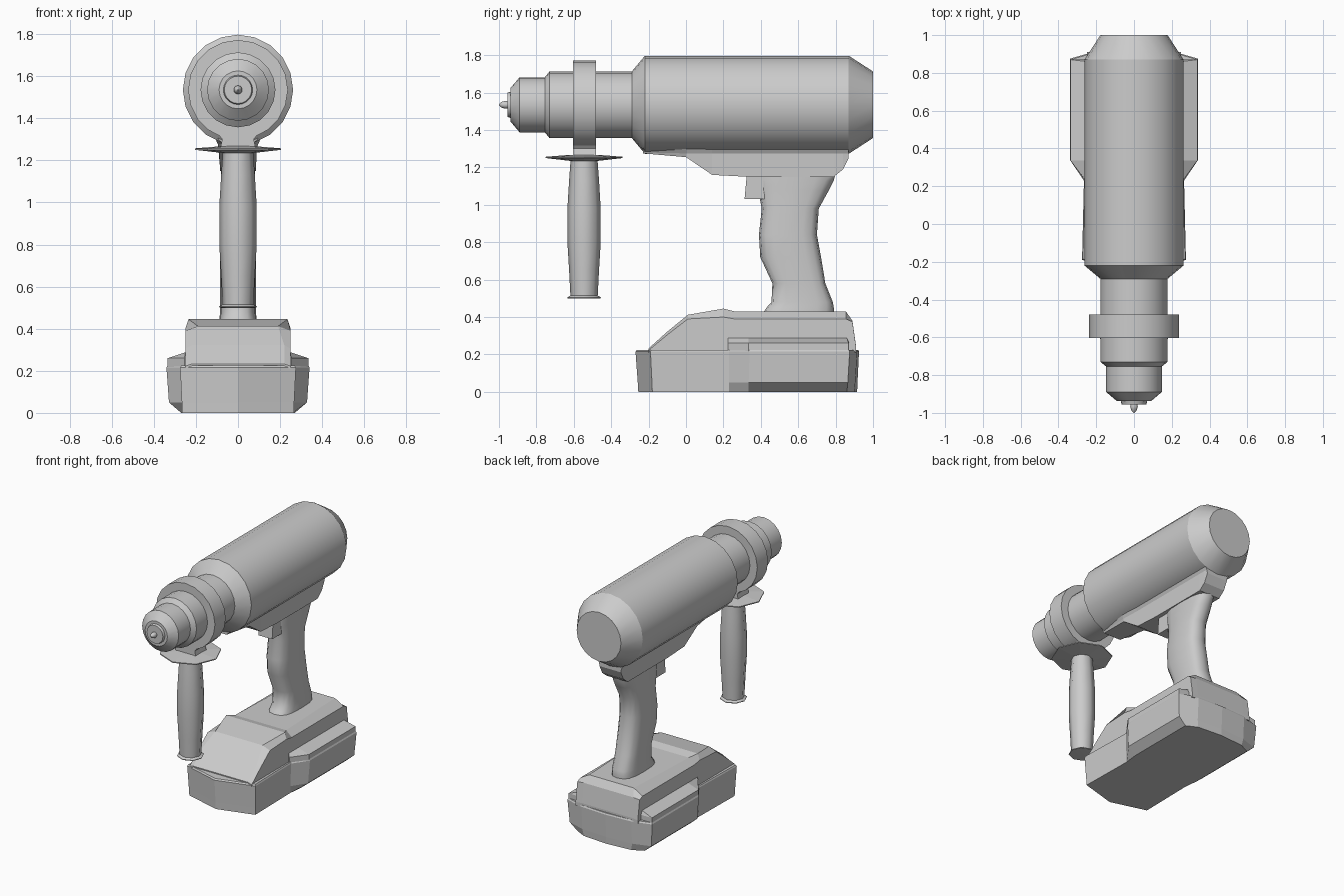
import bpy, bmesh, math

if "Cube" in bpy.data.objects:
    bpy.data.objects.remove(bpy.data.objects["Cube"])


def loft(name, rings, smooth=None):
    """Skin a list of equal-length closed rings and cap both ends."""
    bm = bmesh.new()
    rows = [[bm.verts.new(p) for p in ring] for ring in rings]
    n = len(rows[0])
    for a, b in zip(rows, rows[1:]):
        for i in range(n):
            j = (i + 1) % n
            bm.faces.new((a[i], a[j], b[j], b[i]))
    bm.faces.new(rows[0])
    bm.faces.new(rows[-1])
    bmesh.ops.recalc_face_normals(bm, faces=bm.faces)
    mesh = bpy.data.meshes.new(name)
    bm.to_mesh(mesh)
    bm.free()
    obj = bpy.data.objects.new(name, mesh)
    bpy.context.collection.objects.link(obj)
    if smooth:
        bpy.ops.object.select_all(action='DESELECT')
        obj.select_set(True)
        bpy.context.view_layer.objects.active = obj
        bpy.ops.object.shade_smooth_by_angle(angle=math.radians(smooth))
    return obj


def circle(n):
    return [(math.sin(2 * math.pi * i / n), math.cos(2 * math.pi * i / n)) for i in range(n)]


AXIS_Z = 1.535


def turn_y(name, profile, n=20, smooth=30):
    """Lathe (y, radius) pairs about the barrel axis."""
    return loft(name, [[(r * s, y, AXIS_Z + r * c) for s, c in circle(n)]
                       for y, r in profile], smooth)


def turn_z(name, profile, y0, n=8, smooth=None):
    """Lathe (z, radius) pairs about a vertical axis at y0."""
    return loft(name, [[(r * s, y0 + r * c, z) for s, c in circle(n)]
                       for z, r in profile], smooth)


def plan(half, z):
    """Mirror a half outline of (x, y), running front to back, into a ring at z."""
    full = half + [(-x, y) for x, y in reversed(half) if x > 0]
    return [(x, y, z) for x, y in full]


# Motor housing, nose, chuck and bit
turn_y("motor_housing", [(1.0, .178), (.87, .262), (-.22, .262), (-.29, .178)])
turn_y("nose", [(-.27, .178), (-.73, .178), (-.755, .147)])
turn_y("clamp_collar", [(-.48, .237), (-.603, .237)])
turn_y("chuck", [(-.74, .147), (-.89, .147), (-.938, .09), (-.938, .07), (-.955, .065)])
turn_y("bit", [(-.94, .015), (-.965, .021), (-.985, .016), (-1.0, .003)], n=10, smooth=40)

# Keel joining the motor housing to the grip
keel = []
for y, z, w in [(-.23, 1.275, .07), (0, 1.255, .09), (.14, 1.16, .085), (.33, 1.15, .085),
                (.79, 1.15, .085), (.84, 1.19, .085), (.87, 1.25, .085)]:
    mid = max(z + .005, 1.275)
    keel.append([(-w, y, z), (w, y, z), (w + .005, y, mid), (.125, y, 1.34),
                 (-.125, y, 1.34), (-w - .005, y, mid)])
loft("keel", keel)

# Grip: rounded sections given as (z, front y, back y, half width)
grip = []
for z, f, b, w in [(1.17, .38, .80, .08), (1.13, .38, .79, .08), (1.08, .385, .765, .08),
                   (.98, .405, .71, .08), (.84, .39, .70, .085), (.72, .397, .722, .085),
                   (.58, .462, .745, .085), (.48, .457, .785, .085), (.45, .43, .79, .088),
                   (.41, .405, .79, .09)]:
    ring = []
    for s, c in circle(16):
        sq = lambda v: math.copysign(abs(v) ** .7, v)
        ring.append((w * sq(s), (f + b) / 2 + (b - f) / 2 * sq(c), z))
    grip.append(ring)
loft("grip", grip, 40)

# Trigger
loft("trigger", [[(x, .325, 1.16), (x, .313, 1.03), (x, .42, 1.03), (x, .42, 1.16)]
                 for x in (-.055, .055)])

# Side handle: stem, guard disc and tapered grip
loft("side_handle_stem", [[(x, y, z) for x, z in
                           [(-.085, 1.25), (.085, 1.25), (.075, 1.30), (.115, 1.35),
                            (-.115, 1.35), (-.075, 1.30)]] for y in (-.603, -.48)])
turn_z("side_handle_guard", [(1.267, .08), (1.257, .205), (1.25, .205), (1.235, .075)], -.545)
turn_z("side_handle", [(1.24, .072), (1.13, .08), (.98, .089), (.8, .089), (.65, .08),
                       (.515, .073), (.505, .09), (.5, .088), (.498, .06)], -.545, 8, 50)

# Battery base: flared plan with side pods and bowed ends
base = [plan([(0, -.255), (.265, -.18), (.258, .23), (.27, .335), (.27, .86), (.19, .90), (0, .915)], 0),
        plan([(0, -.258), (.267, -.182), (.26, .23), (.328, .335), (.328, .865), (.2, .905), (0, .917)], .05),
        plan([(0, -.27), (.275, -.19), (.265, .23), (.34, .34), (.34, .875), (.2, .915), (0, .925)], .215),
        plan([(0, -.262), (.27, -.185), (.26, .235), (.335, .34), (.335, .87), (.2, .91), (0, .92)], .225)]
loft("battery_base", base)

# Upper part of the side pods
pods = [plan([(0, .225), (.255, .225), (.335, .335), (.335, .87), (0, .88)], z) for z in (.21, .26)]
pods.append(plan([(0, .225), (.25, .225), (.25, .335), (.25, .86), (0, .87)], .288))
loft("battery_pods", pods)

# Foot: sections along y as (y, bottom z, shoulder z, top z, top half width)
foot = []
for y, bottom, shoulder, top, w in [(-.2, .21, .222, .232, .22), (-.1, .21, .305, .322, .22),
                                    (.01, .21, .39, .412, .19), (.2, .21, .4, .445, .235),
                                    (.26, .21, .39, .43, .205), (.855, .21, .39, .43, .18),
                                    (.89, .21, .375, .38, .2), (.91, .21, .235, .24, .2)]:
    foot.append([(-.25, y, bottom), (.25, y, bottom), (.25, y, shoulder),
                 (w, y, top), (-w, y, top), (-.25, y, shoulder)])
loft("foot", foot)
